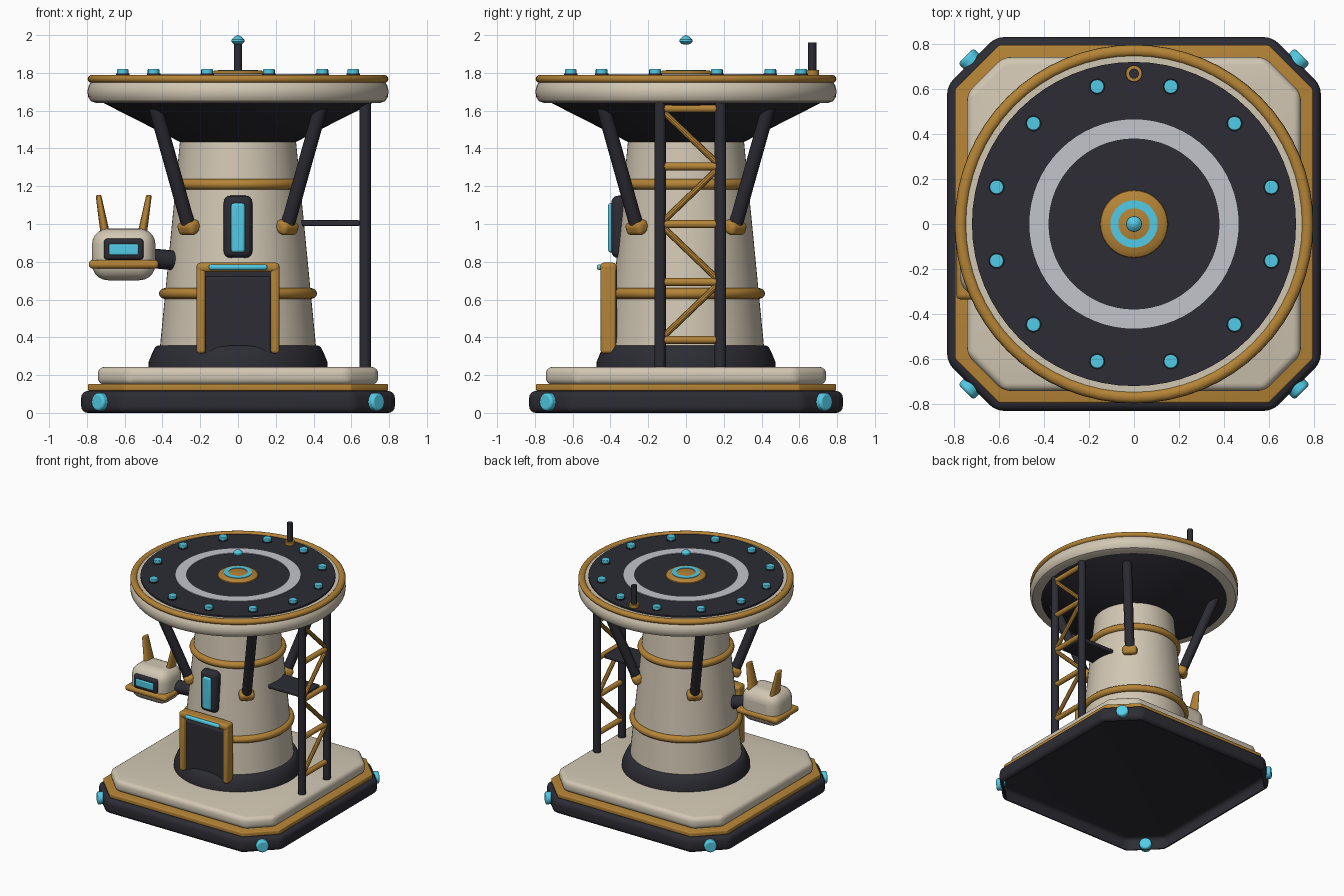
import bpy, bmesh, math
from mathutils import Vector, Matrix

if "Cube" in bpy.data.objects:
    bpy.data.objects.remove(bpy.data.objects["Cube"])


def material(name, rgb):
    m = bpy.data.materials.new(name)
    m.use_nodes = True
    m.diffuse_color = (*rgb, 1)
    bsdf = next(n for n in m.node_tree.nodes if n.type == "BSDF_PRINCIPLED")
    bsdf.inputs["Base Color"].default_value = (*rgb, 1)
    return m


CREAM = material("warm cream", (0.64, 0.57, 0.45))
GOLD = material("ochre gold", (0.46, 0.23, 0.037))
DARK = material("charcoal", (0.025, 0.025, 0.034))
CYAN = material("cyan glow", (0.085, 0.60, 0.79))
GREY = material("light grey", (0.54, 0.56, 0.60))


def finish(name, bm, mat, bevel=0, segments=3):
    bmesh.ops.remove_doubles(bm, verts=bm.verts, dist=1e-5)
    bmesh.ops.recalc_face_normals(bm, faces=bm.faces)
    mesh = bpy.data.meshes.new(name)
    bm.to_mesh(mesh)
    bm.free()
    mesh.materials.append(mat)
    obj = bpy.data.objects.new(name, mesh)
    bpy.context.collection.objects.link(obj)
    bpy.ops.object.select_all(action="DESELECT")
    obj.select_set(True)
    bpy.context.view_layer.objects.active = obj
    bpy.ops.object.shade_smooth_by_angle(angle=math.radians(35))
    if bevel:
        mod = obj.modifiers.new("Bevel", "BEVEL")
        mod.width, mod.segments = bevel, segments
        mod.limit_method, mod.angle_limit = "ANGLE", math.radians(35)
    return obj


def box(name, mat, x, y, z, bevel=0, segments=3):
    """Box given by its (min, max) range on each axis."""
    bm = bmesh.new()
    bmesh.ops.create_cube(bm, size=1)
    for v in bm.verts:
        v.co = [(a + b) / 2 + c * (b - a) for (a, b), c in zip((x, y, z), v.co)]
    return finish(name, bm, mat, bevel, segments)


def rod(name, mat, start, end, radius, sides=16, bevel=0):
    """Cylinder running between two points."""
    a, b = Vector(start), Vector(end)
    bm = bmesh.new()
    turn = (b - a).to_track_quat("Z", "Y").to_matrix().to_4x4()
    bmesh.ops.create_cone(bm, cap_ends=True, segments=sides, radius1=radius, radius2=radius,
                          depth=(b - a).length, matrix=Matrix.Translation((a + b) / 2) @ turn)
    return finish(name, bm, mat, bevel)


def lathe(name, mat, profile, closed=False, sides=64):
    """Spin (radius, height) points around the z axis."""
    bm = bmesh.new()
    rings = []
    for i in range(sides):
        a = math.tau * i / sides
        rings.append([bm.verts.new((r * math.cos(a), r * math.sin(a), z)) for r, z in profile])
    n = len(profile)
    for i in range(sides):
        p, q = rings[i], rings[(i + 1) % sides]
        for j in range(n if closed else n - 1):
            k = (j + 1) % n
            bm.faces.new((p[j], q[j], q[k], p[k]))
    return finish(name, bm, mat)


def hoop(name, mat, radius, z, thick, squash=1.0):
    points = [(radius + thick * math.cos(t * math.tau / 12),
               z + thick * squash * math.sin(t * math.tau / 12)) for t in range(12)]
    return lathe(name, mat, points, closed=True)


def slab(name, mat, half, cut, z0, z1, bevel, hollow=False):
    """Rounded square slab with chamfered corners, optionally open underneath."""
    s = half - cut
    outline = [(half, -s), (half, s), (s, half), (-s, half),
               (-half, s), (-half, -s), (-s, -half), (s, -half)]
    bm = bmesh.new()
    face = bm.faces.new([bm.verts.new((x, y, z0)) for x, y in outline])
    top = bmesh.ops.extrude_face_region(bm, geom=[face])["geom"]
    bmesh.ops.translate(bm, vec=(0, 0, z1 - z0),
                        verts=[g for g in top if isinstance(g, bmesh.types.BMVert)])
    bmesh.ops.recalc_face_normals(bm, faces=bm.faces)
    bmesh.ops.bevel(bm, geom=bm.edges[:], offset=bevel, segments=4, profile=0.5, affect="EDGES")
    if hollow:
        bm.normal_update()
        under = [f for f in bm.faces if f.normal.z < -0.99]
        bmesh.ops.delete(bm, geom=under, context="FACES")
    return finish(name, bm, mat)


# Stepped base, hollow underneath
slab("base_skirt", DARK, 0.83, 0.215, 0, 0.116, 0.035, hollow=True)
slab("base_trim", GOLD, 0.795, 0.195, 0.117, 0.153, 0.008)
slab("base_top", CREAM, 0.742, 0.16, 0.15, 0.243, 0.035)

# Tower, foot, bands and flared support
lathe("tower_foot", DARK, [(0, 0.24), (0.475, 0.24), (0.473, 0.27), (0.455, 0.315),
                           (0.438, 0.348), (0.425, 0.357), (0, 0.357)])
lathe("tower_body", CREAM, [(0, 0.3), (0.418, 0.3), (0.305, 1.46), (0, 1.46)])
hoop("lower_band", GOLD, 0.39, 0.632, 0.028)
hoop("upper_band", GOLD, 0.33, 1.21, 0.028)
lathe("flared_support", DARK, [(0, 1.435), (0.308, 1.435), (0.715, 1.642), (0, 1.642)])

# Landing deck
lathe("deck_rim", CREAM, [(0, 1.64), (0.75, 1.64), (0.778, 1.65), (0.794, 1.673),
                          (0.797, 1.705), (0.79, 1.735), (0.775, 1.755), (0.765, 1.778), (0, 1.778)])
hoop("deck_edge", GOLD, 0.77, 1.768, 0.026, 0.85)
lathe("deck_surface", DARK, [(0, 1.77), (0.72, 1.77), (0.72, 1.79), (0, 1.79)])
lathe("deck_ring", GREY, [(0.38, 1.785), (0.465, 1.785), (0.465, 1.795), (0.38, 1.795)], closed=True)
lathe("deck_hub", GOLD, [(0, 1.785), (0.152, 1.785), (0.148, 1.797), (0.125, 1.812), (0, 1.812)])
lathe("hub_ring", CYAN, [(0.07, 1.81), (0.105, 1.81), (0.105, 1.816), (0.07, 1.816)], closed=True)
lathe("beacon", CYAN, [(0, 1.95), (0.02, 1.952), (0.035, 1.965), (0.034, 1.976),
                       (0.02, 1.99), (0, 2.0)], sides=20)
for i in range(12):
    a = math.radians(15 + 30 * i)
    x, y = 0.632 * math.cos(a), 0.632 * math.sin(a)
    rod("deck_light_collar", DARK, (x, y, 1.78), (x, y, 1.797), 0.036)
    rod("deck_light", CYAN, (x, y, 1.785), (x, y, 1.82), 0.031, bevel=0.005)

# Antenna at the back of the deck
rod("antenna_socket", GOLD, (0, 0.668, 1.78), (0, 0.668, 1.815), 0.037, bevel=0.004)
rod("antenna", DARK, (0, 0.668, 1.79), (0, 0.668, 1.962), 0.022)

# Diagonal struts with rounded feet, and base corner lights
for sx in (-1, 1):
    for sy in (-1, 1):
        d = Vector((sx, sy, 0)).normalized()
        up = Vector((0, 0, 1))
        low, high = d * 0.37 + up * 0.99, d * 0.62 + up * 1.62
        rod("strut", DARK, low, high, 0.037)
        foot = box("strut_foot", GOLD, (-0.042, 0.042), (-0.057, 0.057), (-0.036, 0.036), 0.026, 4)
        turn = (high - low).to_track_quat("Z", "X").to_matrix().to_4x4()
        foot.matrix_world = Matrix.Translation(d * 0.366 + up * 0.982) @ turn
        rod("corner_light", CYAN, d * 0.985 + up * 0.058, d * 1.056 + up * 0.058, 0.048,
            sides=12, bevel=0.012)

# Door with frame and lit strip
box("door_recess", DARK, (-0.18, 0.18), (-0.4, -0.365), (0.3, 0.76))
box("door_panel", DARK, (-0.175, 0.175), (-0.424, -0.37), (0.3, 0.722), 0.012)
for s in (-1, 1):
    box("door_post", GOLD, sorted((s * 0.173, s * 0.219)), (-0.452, -0.37), (0.315, 0.78), 0.014)
box("door_lintel", GOLD, (-0.22, 0.22), (-0.455, -0.366), (0.745, 0.795), 0.02)
box("door_strip", CYAN, (-0.155, 0.155), (-0.472, -0.44), (0.757, 0.786), 0.012)

# Window
box("window_frame", DARK, (-0.076, 0.076), (-0.395, -0.3), (0.82, 1.15), 0.036, 4)
box("window_glass", CYAN, (-0.036, 0.036), (-0.412, -0.36), (0.85, 1.11), 0.012)

# Lattice mast and walkway
LX, Y0, Y1 = 0.673, -0.137, 0.182
for y in (Y0, Y1):
    rod("mast_post", DARK, (LX, y, 0.235), (LX, y, 1.65), 0.03)
levels = [0.387 + 0.306 * i for i in range(5)]
for i, z in enumerate(levels):
    rod("mast_rung", GOLD, (LX, Y0, z), (LX, Y1, z), 0.021, sides=12)
    if i < 4:
        a, b = (Y0, Y1) if i % 2 == 0 else (Y1, Y0)
        rod("mast_brace", GOLD, (LX, a, z), (LX, b, levels[i + 1]), 0.017, sides=10)
box("walkway", DARK, (0.3, 0.645), (-0.09, 0.135), (0.99, 1.02), 0.008)

# Sensor pod on the side of the tower
PX, PY = -0.605, -0.185
box("pod_body", CREAM, (PX - 0.168, PX + 0.168), (PY - 0.135, PY + 0.135), (0.702, 0.977), 0.085, 5)
box("pod_brim", GOLD, (PX - 0.185, PX + 0.185), (PY - 0.15, PY + 0.15), (0.764, 0.81), 0.02)
box("pod_screen_frame", DARK, (PX - 0.105, PX + 0.105), (PY - 0.152, PY - 0.09), (0.81, 0.923), 0.018)
box("pod_screen", CYAN, (PX - 0.078, PX + 0.078), (PY - 0.16, PY - 0.12), (0.836, 0.894), 0.008)
rod("pod_arm", DARK, (-0.47, -0.15, 0.82), (-0.315, -0.10, 0.805), 0.052, bevel=0.008)
for s in (-1, 1):
    bm = bmesh.new()
    bmesh.ops.create_cone(bm, cap_ends=True, segments=16, radius1=0.06, radius2=0.035, depth=0.22,
                          matrix=Matrix.Translation((PX + s * 0.115, PY + 0.045, 1.045))
                          @ Matrix.Rotation(s * math.radians(10), 4, "Y")
                          @ Matrix.Diagonal((0.42, 1, 1, 1)))
    finish("pod_ear", bm, GOLD, 0.013)
